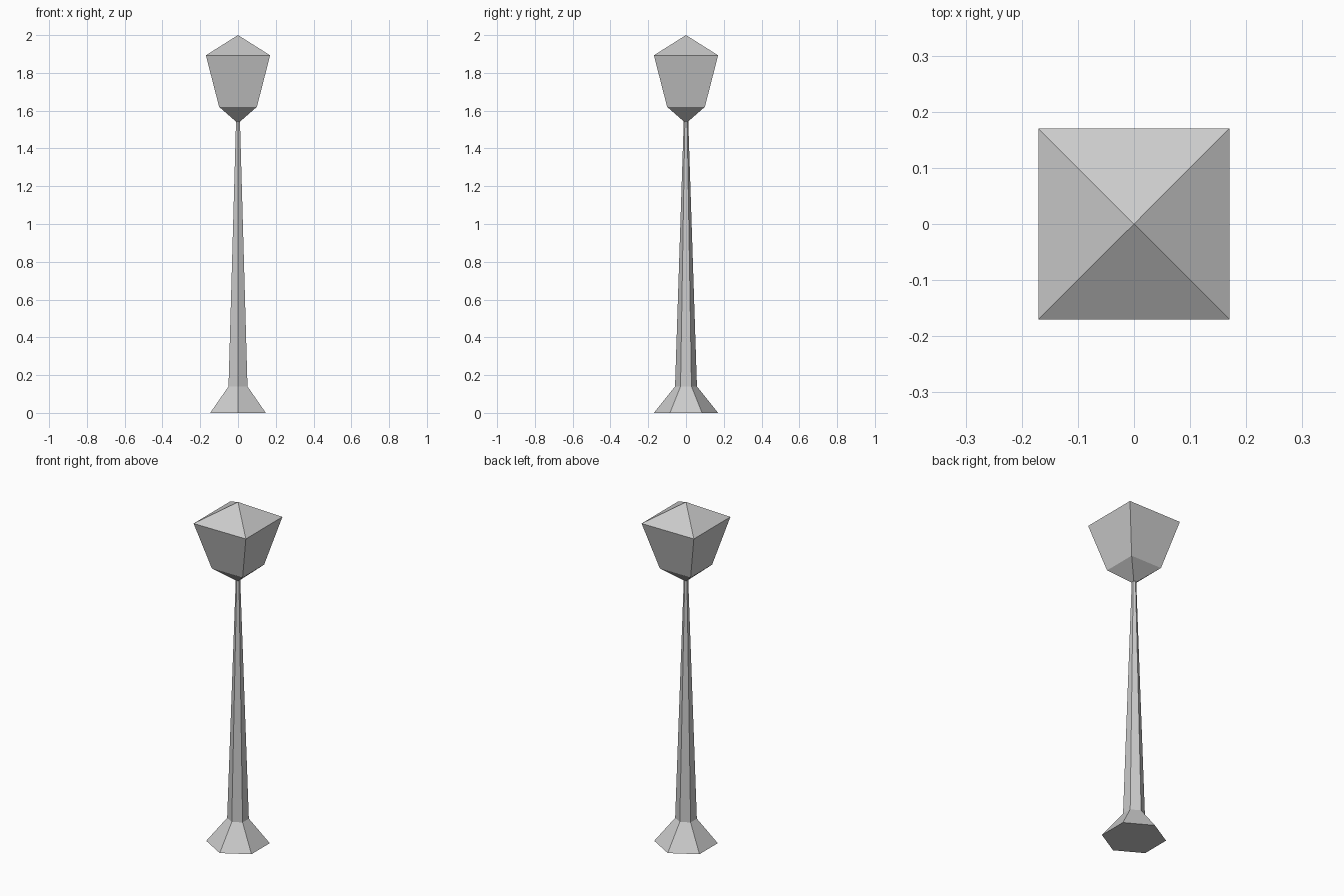
import bpy, bmesh
from math import cos, sin, pi

if "Cube" in bpy.data.objects:
    bpy.data.objects.remove(bpy.data.objects["Cube"])


def lathe(name, sides, start, profile):
    """Flat-faced solid of stacked rings; a radius of 0 gives a point."""
    bm = bmesh.new()
    rings = []
    for r, z in profile:
        n = sides if r > 0 else 1
        rings.append([bm.verts.new((r * cos(start + 2 * pi * i / sides),
                                    r * sin(start + 2 * pi * i / sides), z))
                      for i in range(n)])
    for a, b in zip(rings, rings[1:]):
        for i in range(sides):
            j = (i + 1) % sides
            quad = [a[i % len(a)], a[j % len(a)], b[j % len(b)], b[i % len(b)]]
            bm.faces.new(list(dict.fromkeys(quad)))
    for ring in (rings[0], rings[-1]):
        if len(ring) > 1:
            bm.faces.new(ring)
    bmesh.ops.recalc_face_normals(bm, faces=bm.faces)
    mesh = bpy.data.meshes.new(name)
    bm.to_mesh(mesh)
    bm.free()
    obj = bpy.data.objects.new(name, mesh)
    bpy.context.collection.objects.link(obj)
    return obj


# Six-sided post with flared foot, corners pointing along y
lathe("lamp_post", 6, pi / 2, [(0.17, 0), (0.058, 0.14), (0.012, 1.545)])

# Four-sided lantern: pointed underside, flared body, pyramid roof
R2 = 2 ** 0.5
lathe("lantern", 4, pi / 4,
      [(0, 1.533), (0.1 * R2, 1.62), (0.17 * R2, 1.893), (0, 2.0)])
